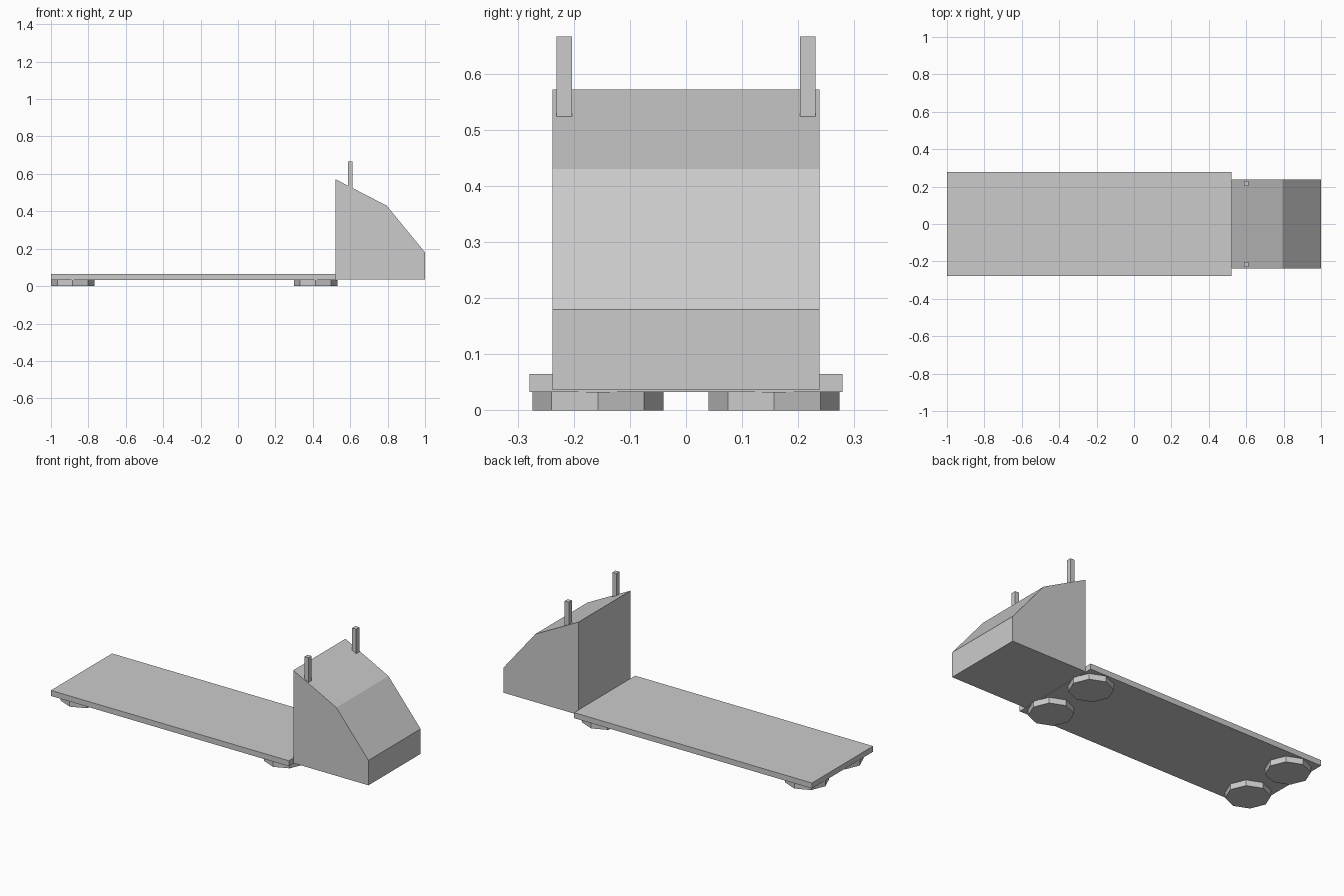
import bpy, bmesh, math

if "Cube" in bpy.data.objects:
    bpy.data.objects.remove(bpy.data.objects["Cube"])


def box(name, x, y, z):
    bpy.ops.mesh.primitive_cube_add(size=1, location=[sum(r) / 2 for r in (x, y, z)])
    ob = bpy.context.object
    ob.name = name
    ob.scale = [r[1] - r[0] for r in (x, y, z)]
    return ob


def extrude_profile(name, profile, half_width):
    bm = bmesh.new()
    face = bm.faces.new([bm.verts.new((x, -half_width, z)) for x, z in profile])
    new = bmesh.ops.extrude_face_region(bm, geom=[face])["geom"]
    verts = [v for v in new if isinstance(v, bmesh.types.BMVert)]
    bmesh.ops.translate(bm, verts=verts, vec=(0, 2 * half_width, 0))
    bmesh.ops.recalc_face_normals(bm, faces=bm.faces)
    mesh = bpy.data.meshes.new(name)
    bm.to_mesh(mesh)
    bm.free()
    ob = bpy.data.objects.new(name, mesh)
    bpy.context.collection.objects.link(ob)
    return ob


# Flat deck
box("deck", (-1, 0.52), (-0.279, 0.279), (0.033, 0.065))

# Sloping front housing
extrude_profile("front_housing", [(0.52, 0.036), (1, 0.036), (1, 0.18),
                                  (0.795, 0.43), (0.52, 0.572)], 0.238)

for side, s in (("left", 1), ("right", -1)):
    # Upright posts on the upper slope
    box("post_" + side, (0.587, 0.613), sorted((s * 0.203, s * 0.231)), (0.52, 0.666))
    # Flat eight-sided pads under the deck
    for end, x in (("rear", -0.884), ("front", 0.415)):
        bpy.ops.mesh.primitive_cylinder_add(vertices=8, radius=0.1165, depth=0.033,
                                            location=(x, s * 0.157, 0.0165))
        bpy.context.object.name = f"pad_{end}_{side}"
